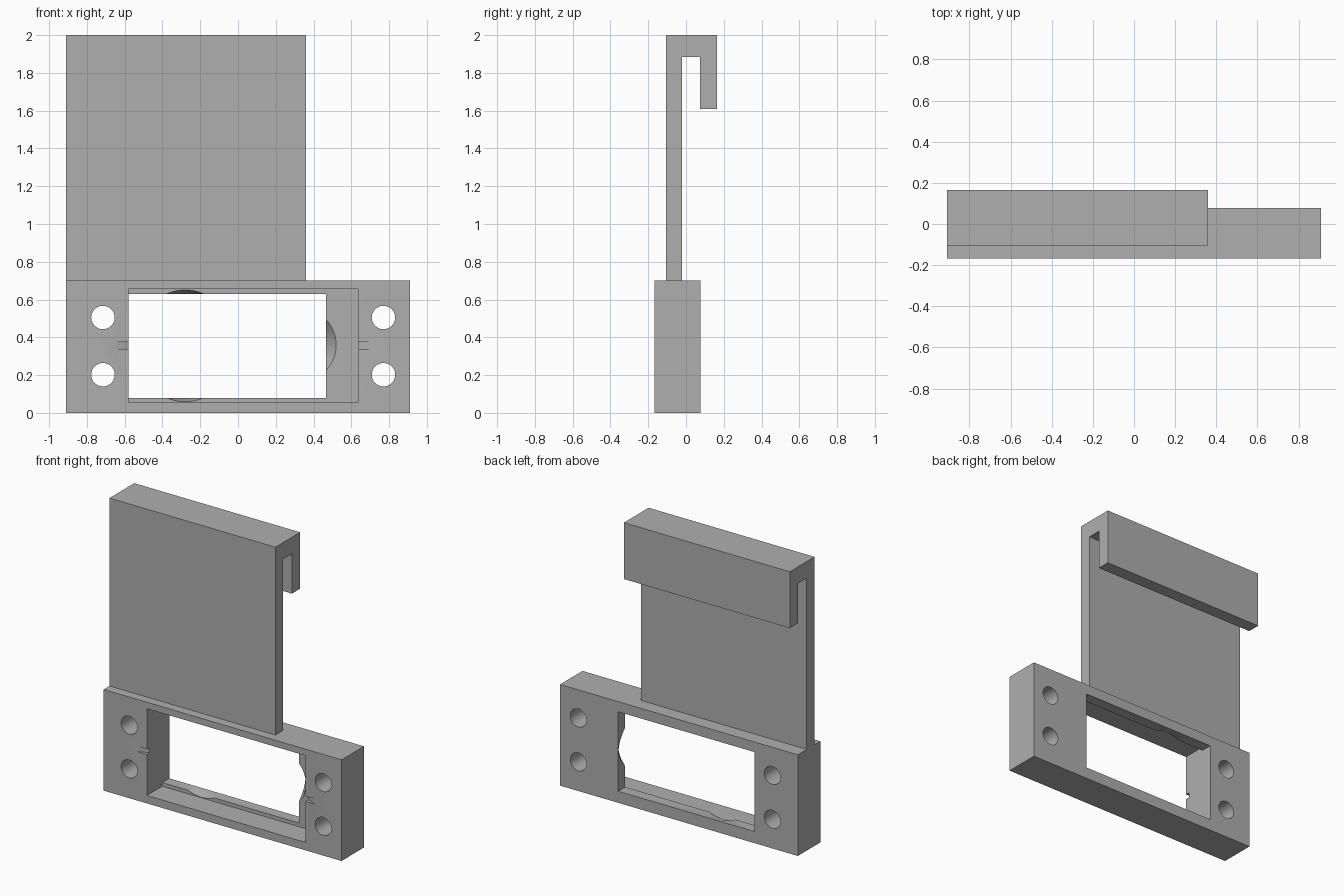
import bpy, bmesh, math
from mathutils import Matrix, Vector

if "Cube" in bpy.data.objects:
    bpy.data.objects.remove(bpy.data.objects["Cube"], do_unlink=True)

grey = bpy.data.materials.new("plain_grey")
grey.use_nodes = True
GREY = (0.43, 0.43, 0.43, 1)
grey.diffuse_color = GREY
grey.node_tree.nodes["Principled BSDF"].inputs["Base Color"].default_value = GREY


def finish(name, bm):
    bmesh.ops.recalc_face_normals(bm, faces=bm.faces[:])
    mesh = bpy.data.meshes.new(name)
    bm.to_mesh(mesh)
    bm.free()
    mesh.materials.append(grey)
    obj = bpy.data.objects.new(name, mesh)
    bpy.context.collection.objects.link(obj)
    return obj


def prism(name, points, push):
    """Extrude a closed 3D outline along a vector."""
    bm = bmesh.new()
    face = bm.faces.new([bm.verts.new(p) for p in points])
    out = bmesh.ops.extrude_face_region(bm, geom=[face])
    moved = [v for v in out["geom"] if isinstance(v, bmesh.types.BMVert)]
    bmesh.ops.translate(bm, verts=moved, vec=Vector(push))
    return finish(name, bm)


def box(name, x0, x1, y0, y1, z0, z1):
    outline = [(x0, y0, z0), (x1, y0, z0), (x1, y1, z0), (x0, y1, z0)]
    return prism(name, outline, (0, 0, z1 - z0))


def cone(name, x, z, y0, y1, r0, r1):
    """Round cutter running front to back."""
    bm = bmesh.new()
    place = Matrix.Translation((x, (y0 + y1) / 2, z)) @ Matrix.Rotation(-math.pi / 2, 4, "X")
    bmesh.ops.create_cone(bm, cap_ends=True, segments=64, radius1=r0, radius2=r1,
                          depth=y1 - y0, matrix=place)
    return finish(name, bm)


def cut(target, cutter):
    mod = target.modifiers.new("cut", "BOOLEAN")
    mod.operation, mod.solver, mod.object = "DIFFERENCE", "EXACT", cutter
    bpy.context.view_layer.objects.active = target
    bpy.ops.object.modifier_apply(modifier=mod.name)
    bpy.data.objects.remove(cutter, do_unlink=True)


# Hanging plate with hook, one side profile
hook = [(-0.105, 0.7), (-0.02, 0.7), (-0.02, 1.885), (0.075, 1.885),
        (0.075, 1.61), (0.165, 1.61), (0.165, 2.0), (-0.105, 2.0)]
prism("hook_plate", [(-0.91, y, z) for y, z in hook], (1.27, 0, 0))

# Frame with a front pocket and a smaller rear window
FRONT, BACK = -0.168, 0.077
LEFT, RIGHT = 0.635, -0.58
frame = box("frame", -0.91, 0.91, FRONT, BACK, 0, 0.7)
cut(frame, box("pocket_cutter", RIGHT, LEFT, -0.3, 0, 0.055, 0.655))
cut(frame, box("window_cutter", RIGHT, 0.465, -0.1, 0.2, 0.08, 0.63))

# Sloped finger notches in the rear ledge
cut(frame, cone("side_notch_cutter", 0.327, 0.36, -0.004, 0.072, 0.196, 0.138))
for z in (0.307, 0.403):
    cut(frame, cone("edge_notch_cutter", -0.28, z, -0.004, 0.072, 0.249, 0.226))

# Screw holes
for x in (-0.715, 0.77):
    for z in (0.202, 0.505):
        cut(frame, cone("hole_cutter", x, z, -0.3, 0.2, 0.062, 0.062))

# Small ramped pry slots beside the pocket
for edge, s in ((LEFT, 1), (RIGHT, -1)):
    ramp = [(-0.03, -0.2), (-0.03, -0.125), (0.075, FRONT), (0.075, -0.2)]
    cut(frame, prism("slot_cutter", [(edge + s * x, y, 0.339) for x, y in ramp], (0, 0, 0.036)))

bpy.ops.object.select_all(action="DESELECT")
frame.select_set(True)
bpy.context.view_layer.objects.active = frame
bpy.ops.object.shade_smooth_by_angle(angle=math.radians(25))
